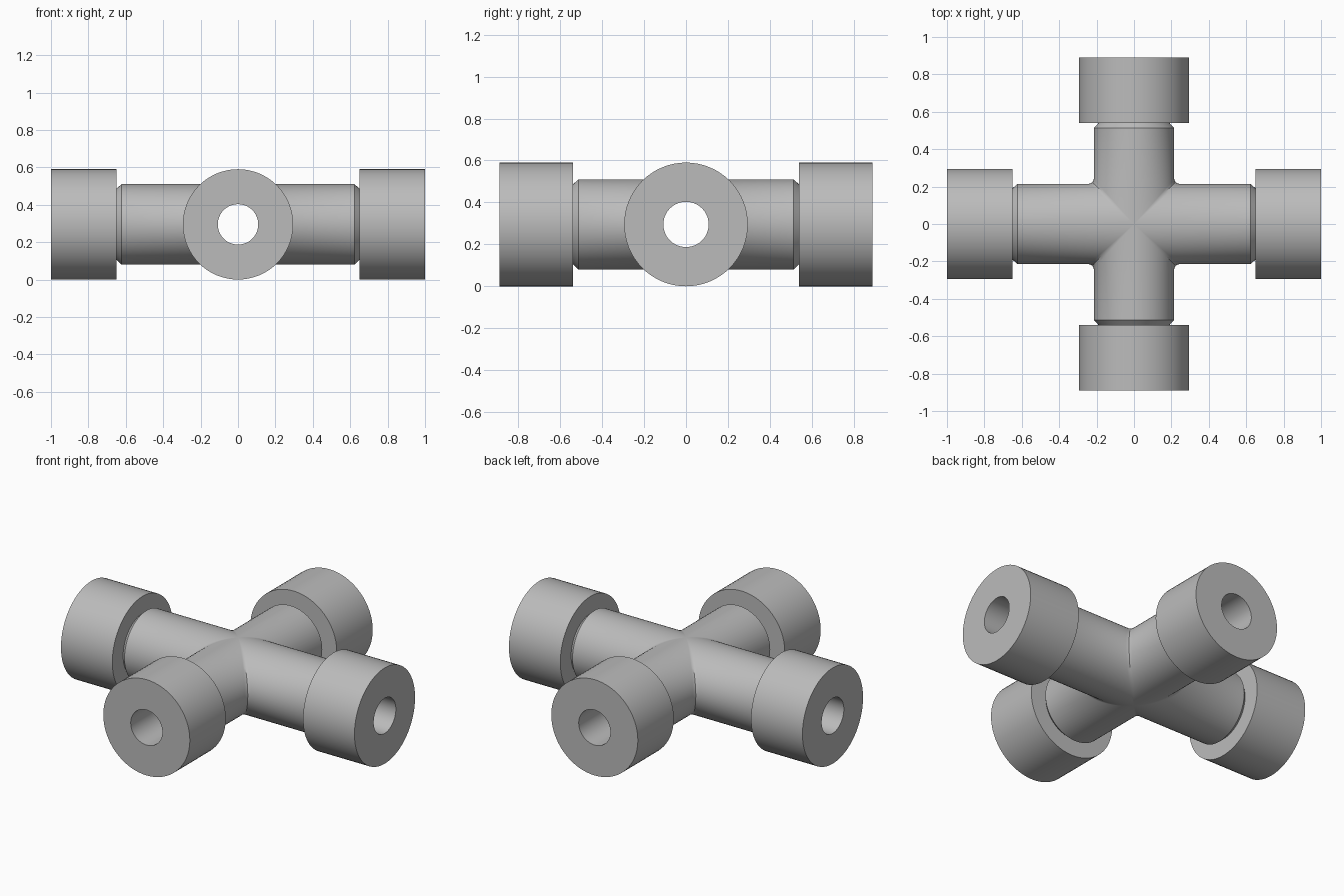
import bpy, bmesh, math
from mathutils import Matrix

cube = bpy.data.objects.get("Cube")
if cube:
    bpy.data.objects.remove(cube, do_unlink=True)

SEGMENTS = 64
COLLAR_R, PIPE_R, NECK_R, BORE_R = 0.295, 0.215, 0.19, 0.108
COLLAR_LEN, CHAMFER, FILLET = 0.35, 0.027, 0.025
CENTRE = Matrix.Translation((0, 0, COLLAR_R))

steel = bpy.data.materials.new("grey_steel")
steel.use_nodes = True
colour = (0.5, 0.5, 0.5, 1)
steel.diffuse_color = colour
shader = next(n for n in steel.node_tree.nodes if n.type == 'BSDF_PRINCIPLED')
shader.inputs["Base Color"].default_value = colour
shader.inputs["Roughness"].default_value = 0.5


def ring(radius, axial):
    """Ring round the x axis at a fixed distance."""
    return lambda s, c: (axial, radius * s, radius * c)


def mitre(radius, gap=0.0, spread=0.0):
    """Ring cut at 45 degrees, where neighbouring arms meet."""
    def point(s, c):
        y = (radius + spread) * s
        return (abs(y) + gap * abs(s), y, radius * c)
    return point


def loft(bm, rings, matrix):
    """Skin a chain of rings with quads."""
    loops = []
    for fn in rings:
        loop = []
        for i in range(SEGMENTS):
            a = math.tau * i / SEGMENTS
            v = bm.verts.new(fn(math.sin(a), math.cos(a)))
            v.co = matrix @ v.co
            loop.append(v)
        loops.append(loop)
    for a, b in zip(loops, loops[1:]):
        for i in range(SEGMENTS):
            j = (i + 1) % SEGMENTS
            bm.faces.new((a[i], b[i], b[j], a[j]))


def finish(bm, name):
    bmesh.ops.remove_doubles(bm, verts=bm.verts, dist=0.0002)
    mesh = bpy.data.meshes.new(name)
    bm.to_mesh(mesh)
    bm.free()
    mesh.materials.append(steel)
    obj = bpy.data.objects.new(name, mesh)
    bpy.context.collection.objects.link(obj)
    bpy.ops.object.select_all(action='DESELECT')
    obj.select_set(True)
    bpy.context.view_layer.objects.active = obj
    bpy.ops.object.shade_smooth_by_angle(angle=math.radians(30))


ARMS = (("left", 1.0), ("back", 0.89), ("right", 1.0), ("front", 0.89))
body = bmesh.new()
for k, (side, length) in enumerate(ARMS):
    turn = CENTRE @ Matrix.Rotation(k * math.pi / 2, 4, 'Z')
    inner = length - COLLAR_LEN

    # Pipe arm: filleted mitre, straight wall and chamfered neck
    loft(body, [ring(NECK_R, inner), ring(PIPE_R, inner - CHAMFER),
                mitre(PIPE_R, gap=FILLET),
                mitre(PIPE_R, spread=FILLET * 0.29)], turn)
    # Bore of the arm, meeting the other bores at the centre
    loft(body, [mitre(BORE_R), ring(BORE_R, inner)], turn)

    # End collar with the bore running through it
    collar = bmesh.new()
    loft(collar, [ring(BORE_R, inner), ring(BORE_R, length),
                  ring(COLLAR_R, length), ring(COLLAR_R, inner),
                  ring(NECK_R, inner)], turn)
    finish(collar, side + "_collar")
finish(body, "cross_pipe")
